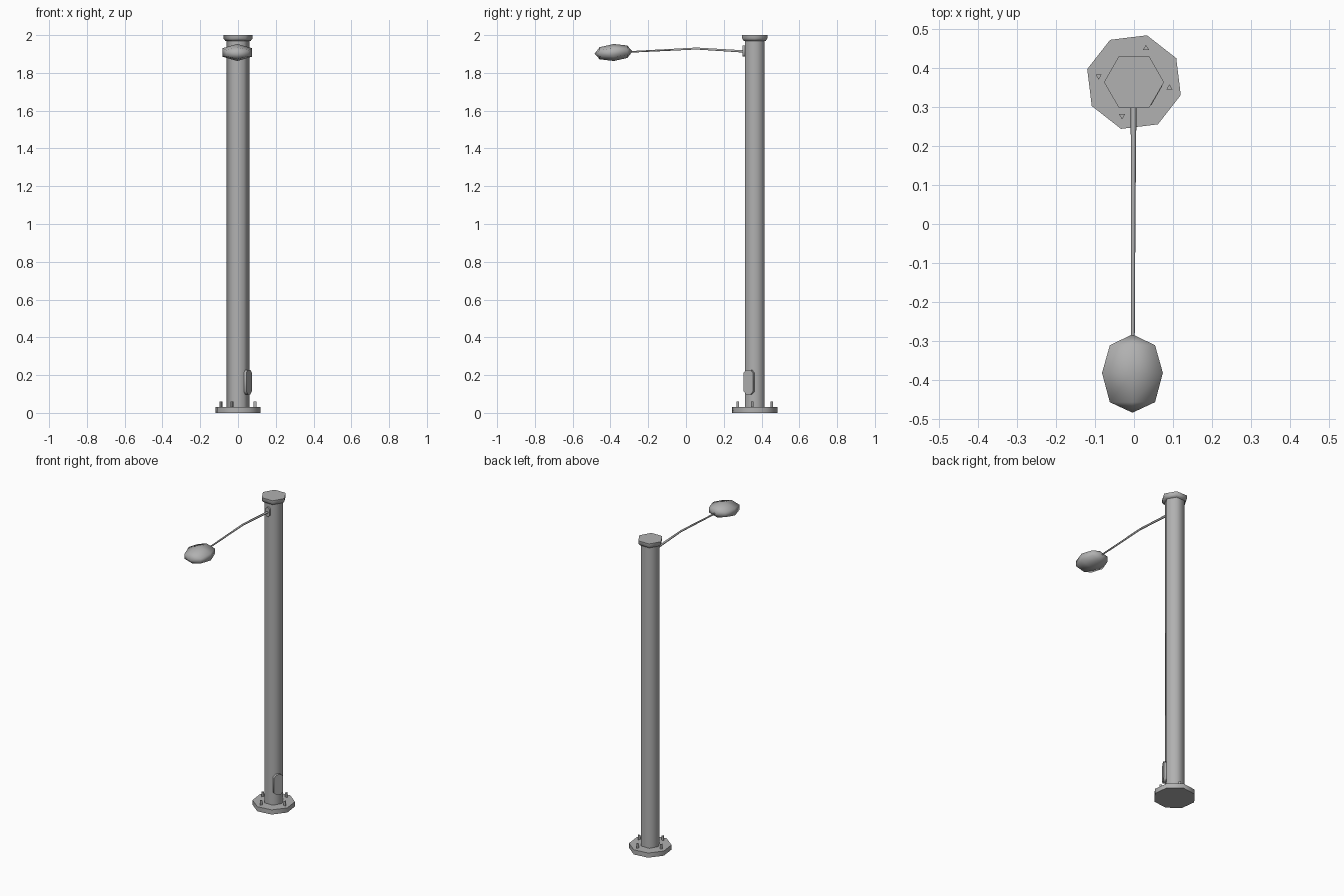
import bpy, bmesh
from math import sin, cos, radians, tau
from mathutils import Vector, Matrix

if "Cube" in bpy.data.objects:
    bpy.data.objects.remove(bpy.data.objects["Cube"])

PY = 0.364  # pole axis in y
GREY = bpy.data.materials.new("dark_grey_metal")
GREY.diffuse_color = (0.44, 0.44, 0.44, 1)
GREY.use_nodes = True
GREY.node_tree.nodes["Principled BSDF"].inputs["Base Color"].default_value = GREY.diffuse_color


def finish(name, bm, smooth=None):
    bmesh.ops.recalc_face_normals(bm, faces=bm.faces[:])
    me = bpy.data.meshes.new(name)
    bm.to_mesh(me)
    bm.free()
    me.materials.append(GREY)
    ob = bpy.data.objects.new(name, me)
    bpy.context.collection.objects.link(ob)
    if smooth:
        bpy.ops.object.select_all(action='DESELECT')
        bpy.context.view_layer.objects.active = ob
        ob.select_set(True)
        bpy.ops.object.shade_smooth_by_angle(angle=radians(smooth))
    return ob


def loft(name, rings, n, axis='Z', phase=0, smooth=None):
    """Skin n-sided rings given as (centre, radius_u, radius_v); radius 0 makes a tip."""
    bm = bmesh.new()
    loops = []
    for c, ru, rv in rings:
        loop = []
        for i in range(n):
            a = radians(phase) + tau * i / n
            u, v = ru * cos(a), rv * sin(a)
            off = Vector((u, v, 0)) if axis == 'Z' else Vector((u, 0, v))
            loop.append(bm.verts.new(Vector(c) + off))
        loops.append(loop)
    for a, b in zip(loops, loops[1:]):
        for i in range(n):
            j = (i + 1) % n
            bm.faces.new((a[i], a[j], b[j], b[i]))
    # Cap open ends; zero-size ends collapse to a point instead
    for loop, ring in ((loops[0], rings[0]), (loops[-1], rings[-1])):
        if ring[1] > 0:
            bm.faces.new(loop)
    bmesh.ops.remove_doubles(bm, verts=bm.verts[:], dist=1e-5)
    return finish(name, bm, smooth)


def column(name, x, y, profile, n, phase=0, smooth=None):
    return loft(name, [((x, y, z), r, r) for r, z in profile], n, 'Z', phase, smooth)


def plate(name, outline, depth, origin, angle):
    """Extrude an upright outline (u, z) outward along the heading angle."""
    bm = bmesh.new()
    face = bm.faces.new([bm.verts.new((0, u, z)) for u, z in outline])
    ext = bmesh.ops.extrude_face_region(bm, geom=[face], use_keep_orig=True)
    moved = [g for g in ext['geom'] if isinstance(g, bmesh.types.BMVert)]
    bmesh.ops.translate(bm, verts=moved, vec=(depth, 0, 0))
    bm.transform(Matrix.Translation(origin) @ Matrix.Rotation(radians(angle), 4, 'Z'))
    return finish(name, bm, 50)


def chamfered(w, h, c):
    w, h = w / 2, h / 2
    return [(w, h - c), (w - c, h), (c - w, h), (-w, h - c),
            (-w, c - h), (c - w, -h), (w - c, -h), (w, c - h)]


# Pole, base plate and cap
column("base_plate", 0, PY, [(0.1245, 0), (0.1245, 0.03)], 8, 29.5, 50)
column("pole", 0, PY, [(0.06, 0.02), (0.06, 1.98)], 6, 0, 65)
column("pole_cap", 0, PY, [(0.068, 1.970), (0.077, 1.982), (0.077, 2.0)], 6, 0, 65)

# Anchor bolts
for k, a in enumerate((70.5, 170.5, 250.5, 351)):
    column(f"anchor_bolt_{k + 1}", 0.092 * cos(radians(a)), PY + 0.092 * sin(radians(a)),
           [(0.009, 0.02), (0.009, 0.059)], 3, 90 if k in (0, 3) else -90)

# Service door on the front right face of the pole
d = Vector((cos(radians(-30)), sin(radians(-30)), 0))
plate("service_door", chamfered(0.058, 0.13, 0.016), 0.02,
      Vector((0, PY, 0.163)) + d * 0.048, -30)

# Arm bracket and bent tapering arm
plate("arm_bracket", chamfered(0.026, 0.058, 0.008), 0.014, Vector((0, PY - 0.05, 1.916)), -90)
loft("lamp_arm", [((-0.001, 0.315, 1.913), 0.0075, 0.007),
                  ((-0.002, 0.055, 1.929), 0.006, 0.006),
                  ((-0.003, -0.30, 1.911), 0.0048, 0.0048)], 6, 'Y', 0, 65)

# Lamp head, a six-sided lens with slight forward droop
X, R = -0.004, 0.866
lamp = loft("lamp_head", [((X, -0.283, 1.913), 0, 0),
                          ((X, -0.311, 1.912), 0.058 / R, 0.033),
                          ((X, -0.382, 1.908), 0.078 / R, 0.045),
                          ((X, -0.457, 1.904), 0.058 / R, 0.032),
                          ((X, -0.484, 1.902), 0, 0)], 6, 'Y', 90)
for p in lamp.data.polygons:
    p.use_smooth = True
